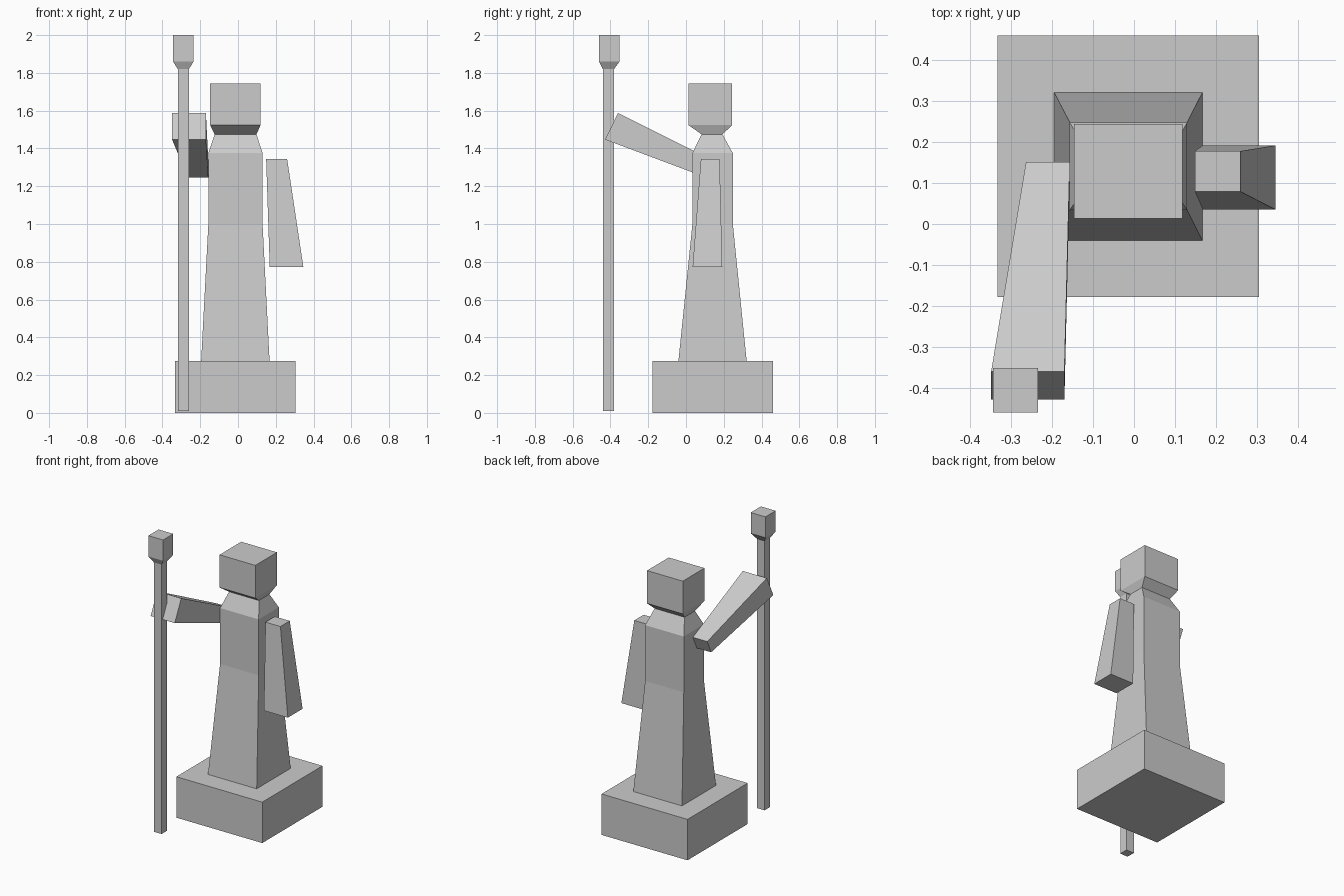
import bpy, bmesh

if "Cube" in bpy.data.objects:
    bpy.data.objects.remove(bpy.data.objects["Cube"])


def loft(name, rings):
    """Skin a stack of four-cornered rings and cap both ends."""
    bm = bmesh.new()
    loops = [[bm.verts.new(p) for p in ring] for ring in rings]
    for a, b in zip(loops, loops[1:]):
        for i in range(4):
            j = (i + 1) % 4
            bm.faces.new((a[i], a[j], b[j], b[i]))
    bm.faces.new(loops[0][::-1])
    bm.faces.new(loops[-1])
    bmesh.ops.recalc_face_normals(bm, faces=bm.faces)
    mesh = bpy.data.meshes.new(name)
    bm.to_mesh(mesh)
    bm.free()
    obj = bpy.data.objects.new(name, mesh)
    bpy.context.collection.objects.link(obj)
    return obj


def level(z, x0, x1, y0, y1):
    """Horizontal rectangle."""
    return [(x0, y0, z), (x1, y0, z), (x1, y1, z), (x0, y1, z)]


def slanted(x0, x1, top, bottom):
    """Arm cross-section spanning x0..x1 between two (y, z) points."""
    return [(x0, *bottom), (x1, *bottom), (x1, *top), (x0, *top)]


# Square plinth
loft("plinth", [level(0, -0.334, 0.305, -0.178, 0.461),
                level(0.275, -0.334, 0.305, -0.178, 0.461)])

# Robe, shoulders, neck and head in one stack
loft("robed_body", [level(0.275, -0.195, 0.167, -0.04, 0.321),
                    level(1.0, -0.157, 0.13, 0.034, 0.248),
                    level(1.375, -0.157, 0.13, 0.034, 0.248),
                    level(1.475, -0.124, 0.098, 0.082, 0.193),
                    level(1.523, -0.147, 0.119, 0.014, 0.244),
                    level(1.743, -0.147, 0.119, 0.014, 0.244)])

# Hanging sleeve
loft("lowered_arm", [level(0.772, 0.168, 0.346, 0.035, 0.192),
                     level(1.345, 0.149, 0.26, 0.079, 0.178)])

# Raised sleeve reaching forward to the staff
loft("raised_arm", [slanted(-0.264, -0.157, (0.151, 1.333), (0.11, 1.245)),
                    slanted(-0.349, -0.17, (-0.36, 1.587), (-0.429, 1.447))])

# Staff with flared block head
loft("staff", [level(0.01, -0.318, -0.26, -0.44, -0.381),
               level(1.82, -0.318, -0.26, -0.44, -0.381),
               level(1.86, -0.344, -0.235, -0.46, -0.352),
               level(2.0, -0.344, -0.235, -0.46, -0.352)])
